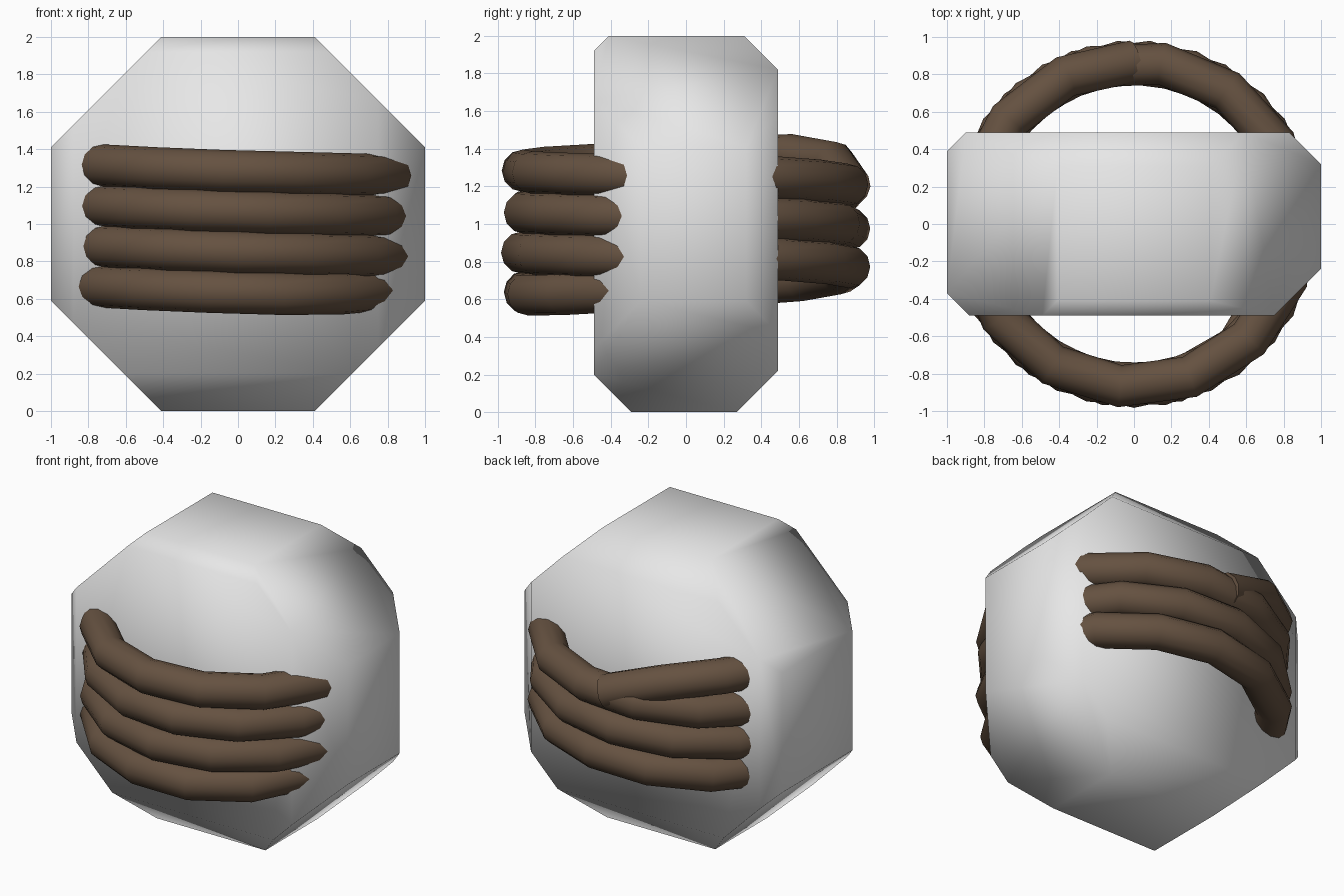
import bpy, bmesh, math
from mathutils import Vector

if "Cube" in bpy.data.objects:
    bpy.data.objects.remove(bpy.data.objects["Cube"])


def material(name, color):
    m = bpy.data.materials.new(name)
    m.diffuse_color = (*color, 1)
    m.use_nodes = True
    m.node_tree.nodes["Principled BSDF"].inputs["Base Color"].default_value = m.diffuse_color
    return m


stone_grey = material("stone_grey", (0.8, 0.8, 0.8))
rope_brown = material("rope_brown", (0.13, 0.083, 0.052))

# Stone: a box whose edges are chopped at 45 degrees by uneven amounts
HALF = Vector((1.0, 0.49, 1.0))
CENTRE = Vector((0, 0, 1))
CHOPS = [
    ((1, 0, 1), 0.59), ((-1, 0, 1), 0.59), ((1, 0, -1), 0.59), ((-1, 0, -1), 0.59),
    ((1, -1, 0), 0.25), ((-1, -1, 0), 0.12), ((-1, 1, 0), 0.10), ((1, 1, 0), 0.17),
    ((0, -1, 1), 0.08), ((0, 1, 1), 0.18), ((0, -1, -1), 0.20), ((0, 1, -1), 0.22),
]
bm = bmesh.new()
bmesh.ops.create_cube(bm, size=2)
for v in bm.verts:
    v.co = v.co * HALF + CENTRE
for direction, amount in CHOPS:
    d = Vector(direction)
    edge_mid = CENTRE + d * HALF
    bmesh.ops.bisect_plane(bm, geom=bm.verts[:] + bm.edges[:] + bm.faces[:],
                           plane_co=edge_mid - d * amount / 2, plane_no=d, clear_outer=True)
    bmesh.ops.holes_fill(bm, edges=[e for e in bm.edges if e.is_boundary])
bmesh.ops.remove_doubles(bm, verts=bm.verts[:], dist=0.0005)
bmesh.ops.recalc_face_normals(bm, faces=bm.faces[:])
for f in bm.faces:
    f.smooth = True
mesh = bpy.data.meshes.new("stone")
bm.to_mesh(mesh)
bm.free()
mesh.materials.append(stone_grey)
bpy.context.collection.objects.link(bpy.data.objects.new("stone", mesh))

# Rope: about three and a half turns, running back - left - front - right
TURN_PROFILE = [(0, 1.415), (60, 1.33), (120, 1.315), (180, 1.28), (240, 1.26), (300, 1.25), (360, 1.20)]
START_PROFILE = [(0, 1.2), (20, 1.31), (40, 1.37), (60, 1.36), (120, 1.32)]


def lookup(profile, angle):
    for (a0, z0), (a1, z1) in zip(profile, profile[1:]):
        if angle <= a1:
            return z0 + (z1 - z0) * (angle - a0) / (a1 - a0)
    return profile[-1][1]


def rope_point(angle):
    turn, a = divmod(angle, 360)
    z = lookup(START_PROFILE if angle < 120 else TURN_PROFILE, a) - 0.216 * turn
    radius = 0.87
    if turn == 3 and a > 210:          # loose end bends up into the stone
        radius -= 0.0016 * (a - 210)
        z += 0.001 * (a - 210)
    t = math.radians(a)
    return (-radius * math.sin(t), radius * math.cos(t), z, 1)


points = [rope_point(25 * i) for i in range(54)]
curve = bpy.data.curves.new("rope_coil", 'CURVE')
curve.dimensions = '3D'
curve.twist_mode = 'Z_UP'
curve.bevel_depth = 0.113
curve.bevel_resolution = 4
curve.use_fill_caps = True
spline = curve.splines.new('POLY')
spline.points.add(len(points) - 1)
for p, co in zip(spline.points, points):
    p.co = co
spline.use_smooth = True
curve.materials.append(rope_brown)
bpy.context.collection.objects.link(bpy.data.objects.new("rope_coil", curve))
